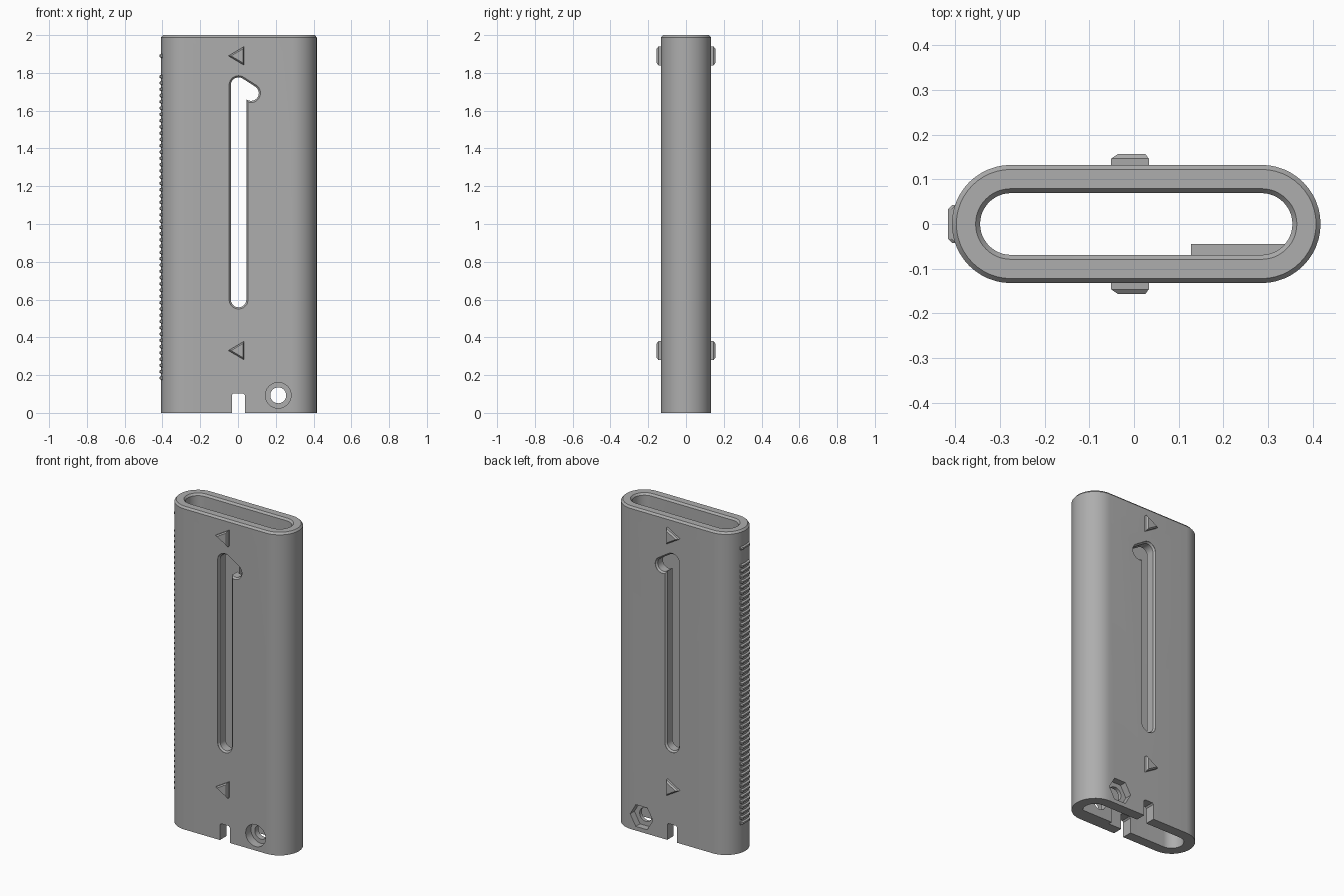
import bpy, bmesh, math

cube = bpy.data.objects.get("Cube")
if cube:
    bpy.data.objects.remove(cube, do_unlink=True)

GREY = (0.42, 0.42, 0.42, 1)
grey = bpy.data.materials.new("plain grey")
grey.use_nodes = True
grey.diffuse_color = GREY
grey.node_tree.nodes["Principled BSDF"].inputs["Base Color"].default_value = GREY

CX, FLAT, R_OUT, R_IN = 0.005, 0.28, 0.132, 0.069   # body centre, half flat, radii


def loft(name, rings, ring_closed=False):
    """Skin between equal rings of points; cap the ends or join last to first."""
    bm = bmesh.new()
    loops = [[bm.verts.new(p) for p in ring] for ring in rings]
    n = len(loops[0])
    pairs = list(zip(loops, loops[1:]))
    if ring_closed:
        pairs.append((loops[-1], loops[0]))
    else:
        bm.faces.new(loops[0])
        bm.faces.new(loops[-1])
    for a, b in pairs:
        for i in range(n):
            j = (i + 1) % n
            bm.faces.new((a[i], a[j], b[j], b[i]))
    bmesh.ops.recalc_face_normals(bm, faces=bm.faces)
    mesh = bpy.data.meshes.new(name)
    bm.to_mesh(mesh)
    bm.free()
    mesh.materials.append(grey)
    obj = bpy.data.objects.new(name, mesh)
    bpy.context.collection.objects.link(obj)
    return obj


def arc(cx, cy, r, start, end, steps=24):
    angles = [start + (end - start) * i / steps for i in range(steps + 1)]
    return [(cx + r * math.cos(a), cy + r * math.sin(a)) for a in angles]


def along_y(points, y):
    return [(x, y, z) for x, z in points]


def box(name, x, y, z):
    base = [(x[0], y[0]), (x[1], y[0]), (x[1], y[1]), (x[0], y[1])]
    return loft(name, [[(px, py, h) for px, py in base] for h in z])


def polygon_prism(name, cx, cz, r, sides, y0, y1):
    ring = [(cx + r * math.cos(math.tau * i / sides),
             cz + r * math.sin(math.tau * i / sides)) for i in range(sides)]
    return loft(name, [along_y(ring, y0), along_y(ring, y1)])


def combine(target, tool, operation="DIFFERENCE"):
    tool.hide_render = True
    mod = target.modifiers.new(tool.name, "BOOLEAN")
    mod.operation, mod.solver, mod.object = operation, "EXACT", tool
    bpy.context.view_layer.objects.active = target
    bpy.ops.object.modifier_apply(modifier=mod.name)
    bpy.data.objects.remove(tool, do_unlink=True)


def stadium(r, z):
    pts = (arc(CX + FLAT, 0, r, -math.pi / 2, math.pi / 2)
           + arc(CX - FLAT, 0, r, math.pi / 2, 3 * math.pi / 2))
    return [(x, y, z) for x, y in pts]


# Hollow sleeve with chamfered top rim
sleeve = loft("sleeve", [
    stadium(R_OUT, 0), stadium(R_OUT, 1.988), stadium(R_OUT - 0.01, 2),
    stadium(R_IN + 0.01, 2), stadium(R_IN, 1.988), stadium(R_IN, 0)], True)

# Thickened pad inside the front wall behind the screw hole
combine(sleeve, box("screw_pad", (0.127, 0.36), (-0.1, -0.045), (0, 0.18)), "UNION")


# Long slot with a hooked upper end, chamfered on both faces
def slot_outline(r):
    x0, low, high = 0.003, 0.6, 1.735
    hx, hz = 0.069, 1.693
    meet = -math.acos((x0 + r - hx) / r)
    normal = math.atan2(hz - high, hx - x0) + math.pi / 2
    return (arc(x0, low, r, math.pi, math.tau)
            + arc(hx, hz, r, meet, normal)
            + arc(x0, high, r, normal, math.pi))


slot_steps = [(-0.2, 0.05), (-0.13, 0.05), (-0.12, 0.041),
              (0.12, 0.041), (0.13, 0.05), (0.2, 0.05)]
combine(sleeve, loft("slot_cutter", [along_y(slot_outline(r), y) for y, r in slot_steps]))

# Bottom notch through both walls, with clipped upper corners
notch = [(-0.032, -0.05), (0.036, -0.05), (0.036, 0.095),
         (0.028, 0.103), (-0.024, 0.103), (-0.032, 0.095)]
combine(sleeve, loft("notch_cutter", [along_y(notch, -0.2), along_y(notch, 0.2)]))

# Screw hole, round recess in front and hexagonal nut recess behind
HX, HZ = 0.213, 0.093
combine(sleeve, polygon_prism("hole_cutter", HX, HZ, 0.042, 40, -0.2, 0.2))
combine(sleeve, polygon_prism("recess_cutter", HX, HZ, 0.068, 40, -0.2, -0.08))
combine(sleeve, polygon_prism("nut_cutter", HX, HZ, 0.078, 6, 0.09, 0.2))

bpy.ops.object.select_all(action="DESELECT")
sleeve.select_set(True)
bpy.context.view_layer.objects.active = sleeve
bpy.ops.object.shade_smooth_by_angle(angle=math.radians(25))


# Raised arrow markers on front and back
def triangle(z, scale):
    tip, back, half, mid = -0.051, 0.033, 0.05, 0.005
    return [(mid + (x - mid) * scale, z + dz * scale)
            for x, dz in ((tip, 0), (back, -half), (back, half))]


for height, level in ((1.89, "upper"), (0.33, "lower")):
    for side, face in ((-1, "front"), (1, "back")):
        loft(f"{level}_{face}_arrow", [
            along_y(triangle(height, s), side * y)
            for y, s in ((0.125, 1), (0.146, 1), (0.156, 0.74))])


# Scale ridges along the right edge
def ridge(index, z):
    shape = [(-0.39, -0.042), (-0.408, -0.042), (-0.417, -0.033),
             (-0.417, 0.033), (-0.408, 0.042), (-0.39, 0.042)]
    rings = []
    for dz, push in ((-0.01, 0.009), (-0.005, 0.001), (0.005, 0.001), (0.01, 0.009)):
        rings.append([(x + push, y, z + dz) for x, y in shape])
    loft(f"scale_ridge_{index}", rings)


COUNT = 49
for i in range(COUNT):
    ridge(i, 0.185 + i * (1.78 - 0.185) / (COUNT - 1))
ridge(COUNT, 1.89)
